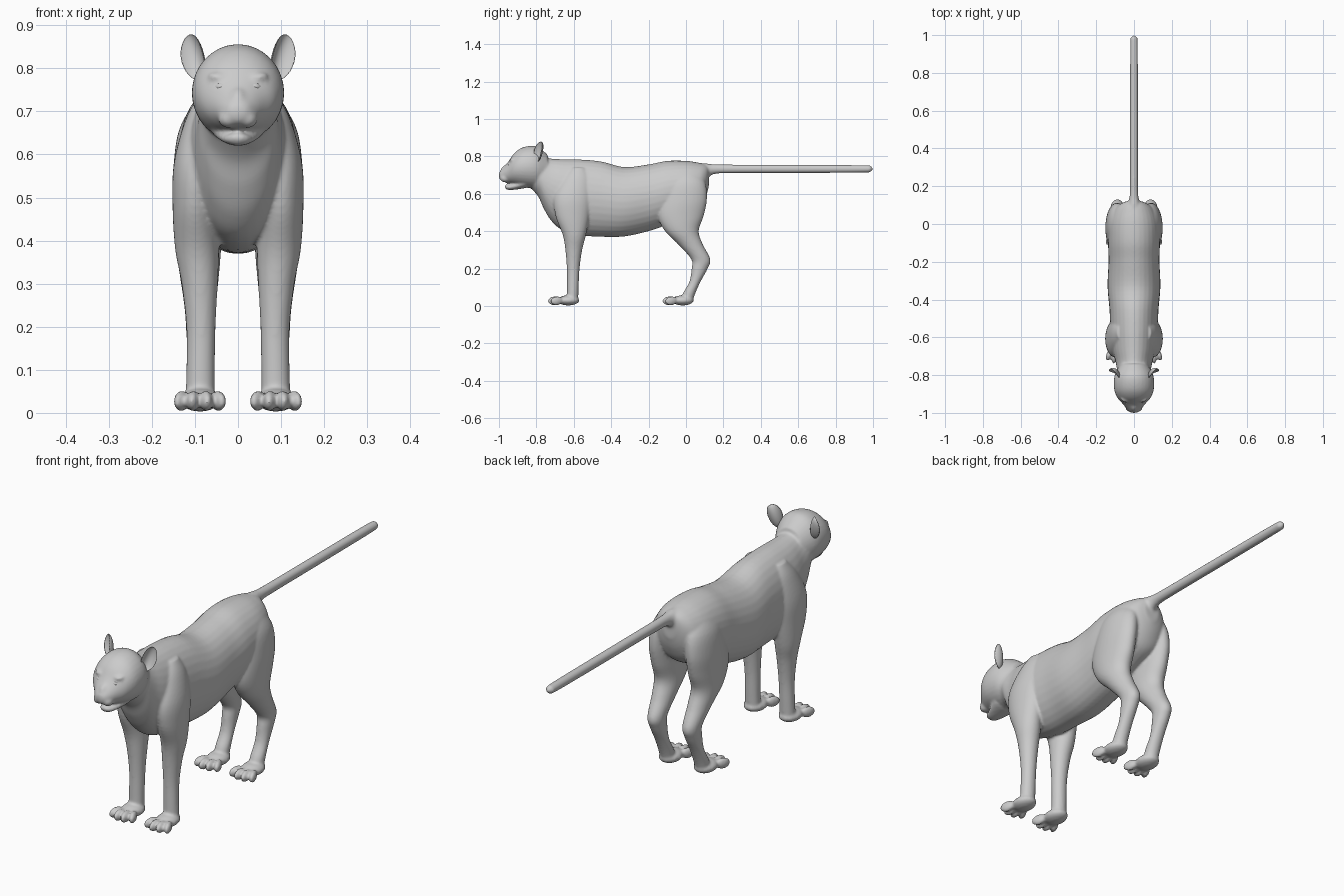
import bpy, bmesh, math
from mathutils import Matrix, Vector, Euler

N = 32


def spline(rows, steps=5):
    """Catmull-Rom interpolation of section rows."""
    out = []
    for i in range(len(rows) - 1):
        p = [rows[max(0, min(len(rows) - 1, i + k))] for k in (-1, 0, 1, 2)]
        for s in range(steps):
            t = s / steps
            out.append([0.5 * (2 * b + (c - a) * t + (2 * a - 5 * b + 4 * c - d) * t * t
                               + (3 * b - a - 3 * c + d) * t ** 3) for a, b, c, d in zip(*p)])
    return out + [list(rows[-1])]


def skin(bm, rings):
    vs = [[bm.verts.new(p) for p in r] for r in rings]
    for a, b in zip(vs, vs[1:]):
        for i in range(N):
            j = (i + 1) % N
            bm.faces.new((a[i], a[j], b[j], b[i]))
    bm.faces.new(vs[0][::-1])
    bm.faces.new(vs[-1])


def loft_y(bm, rows):
    """rows: y, top z, bottom z, half width"""
    ang = [2 * math.pi * i / N for i in range(N)]
    skin(bm, [[(w * math.cos(a), y, (t + b) / 2 + (t - b) / 2 * math.sin(a)) for a in ang]
              for y, t, b, w in spline(rows)])


def loft_z(bm, rows, side):
    """rows: z, x, y, half width, half depth"""
    ang = [2 * math.pi * i / N for i in range(N)]
    skin(bm, [[(side * x + w * math.cos(a), y + d * math.sin(a), z) for a in ang]
              for z, x, y, w, d in spline(rows)])


def ball(bm, loc, size, rot=(0, 0, 0)):
    m = Matrix.LocRotScale(Vector(loc), Euler(rot), Vector(size))
    return bmesh.ops.create_uvsphere(bm, u_segments=24, v_segments=14, radius=1, matrix=m)["verts"]


def finish(bm, name):
    bmesh.ops.recalc_face_normals(bm, faces=bm.faces)
    for f in bm.faces:
        f.smooth = True
    me = bpy.data.meshes.new(name)
    bm.to_mesh(me)
    bm.free()
    ob = bpy.data.objects.new(name, me)
    bpy.context.collection.objects.link(ob)
    return ob


bm = bmesh.new()
# torso with neck
loft_y(bm, [(-.84, .82, .64, .07), (-.79, .815, .585, .085), (-.76, .797, .52, .092),
            (-.72, .788, .455, .10), (-.66, .785, .405, .115), (-.56, .783, .378, .125),
            (-.45, .772, .37, .13), (-.33, .743, .372, .14), (-.2, .757, .40, .135),
            (-.1, .776, .435, .137), (0, .776, .48, .132), (.07, .766, .52, .11),
            (.105, .757, .58, .075), (.122, .747, .64, .035)])
# tail
loft_y(bm, [(.06, .765, .66, .05), (.11, .762, .68, .034), (.15, .758, .705, .023),
            (.25, .756, .71, .021), (.6, .755, .711, .021), (.95, .753, .713, .02),
            (.985, .748, .719, .014), (1.0, .738, .728, .004)])
# skull and muzzle
loft_y(bm, [(-1.0, .708, .688, .010), (-.993, .722, .674, .026), (-.975, .742, .664, .042),
            (-.95, .772, .658, .062), (-.92, .815, .65, .088), (-.88, .845, .638, .104),
            (-.83, .856, .63, .107), (-.79, .848, .63, .098), (-.74, .81, .64, .07)])
# lower jaw
loft_y(bm, [(-.968, .645, .634, .010), (-.96, .65, .624, .024), (-.94, .652, .62, .034),
            (-.90, .665, .624, .05), (-.86, .69, .63, .065)])
# nose bridge
ball(bm, (0, -.962, .727), (.022, .035, .026), (.75, 0, 0))
ball(bm, (0, -.988, .70), (.018, .012, .014))

for s in (-1, 1):
    # lips and brow
    ball(bm, (s * .022, -.967, .683), (.024, .028, .022))
    ball(bm, (s * .042, -.926, .778), (.028, .018, .012), (0, s * -.15, 0))
    # front leg
    loft_z(bm, [(.02, .088, -.607, .034, .030), (.1, .087, -.605, .033, .031),
                (.2, .086, -.603, .034, .034), (.3, .089, -.60, .042, .045),
                (.38, .095, -.597, .051, .062), (.48, .10, -.607, .052, .09),
                (.58, .096, -.605, .053, .10), (.68, .075, -.585, .047, .08),
                (.74, .06, -.575, .03, .04)], s)
    # hind leg
    loft_z(bm, [(.02, .088, .002, .032, .032), (.07, .088, .018, .032, .033),
                (.13, .088, .048, .030, .030), (.2, .088, .073, .033, .043),
                (.25, .088, .079, .037, .051), (.33, .09, .024, .047, .066),
                (.40, .093, -.022, .055, .09), (.48, .093, -.028, .058, .122),
                (.57, .092, -.012, .058, .124), (.66, .081, -.005, .055, .108),
                (.73, .055, -.01, .04, .07)], s)
    # paws with four toes
    for off in (0, .612):
        ball(bm, (s * .088, -.63 + off, .03), (.047, .06, .027))
        for k, (x, y) in enumerate(((.046, -.69), (.074, -.703), (.104, -.703), (.131, -.69))):
            turn = (-.35, -.1, .1, .35)[k]
            ball(bm, (s * x, y + off, .028), (.0145, .036, .024), (.1, 0, s * turn))

body = finish(bm, "cat_body")
m = body.modifiers.new("fuse", "REMESH")
m.mode = "VOXEL"
m.voxel_size = .006
m.use_smooth_shade = True
m = body.modifiers.new("soften", "SMOOTH")
m.factor = .5
m.iterations = 6

for s, side in ((-1, "right"), (1, "left")):
    # cupped ear
    bm = bmesh.new()
    for v in ball(bm, (0, 0, 0), (1, 1, 1)):
        x, y, z = v.co
        if y < 0:
            y = -y * .2 - .45 * max(0, 1 - x * x - z * z) * -1 - .0
            y = min(y, .75 * math.sqrt(max(0, 1 - x * x - z * z)))
        v.co = (x * .031, y * .018 - .012 * x * x, z * .056)
    bmesh.ops.transform(bm, verts=bm.verts, matrix=Matrix.LocRotScale(
        Vector((s * .1, -.785, .825)), Euler((-.05, s * .33, s * .6)), Vector((1, 1, 1))))
    finish(bm, side + "_ear")
    # eye
    bm = bmesh.new()
    ball(bm, (s * .04, -.939, .757), (.015, .012, .0095), (0, s * .08, s * .4))
    finish(bm, side + "_eye")
